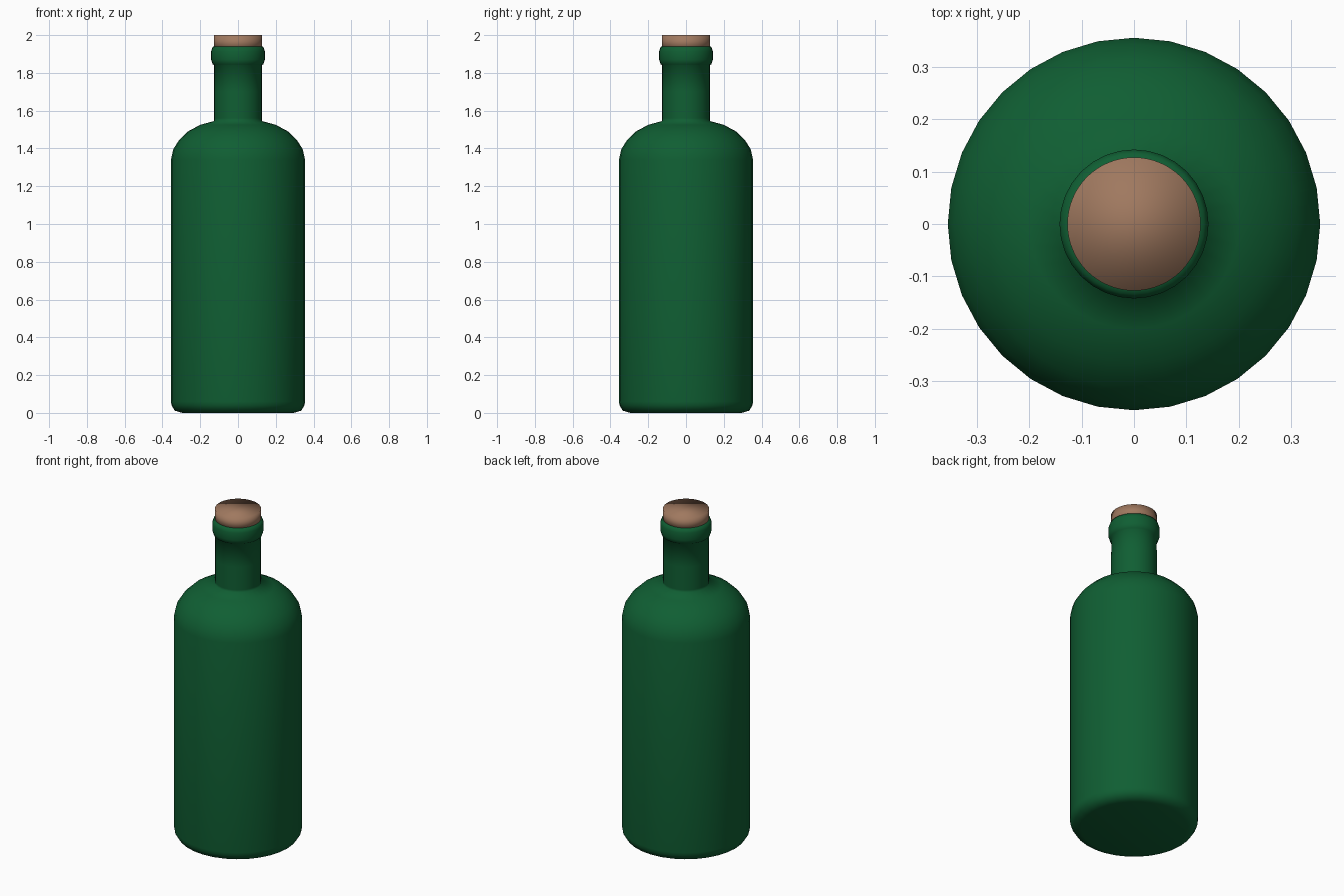
import bpy, bmesh
from math import cos, sin, pi

cube = bpy.data.objects.get("Cube")
if cube:
    bpy.data.objects.remove(cube, do_unlink=True)


def material(name, colour):
    mat = bpy.data.materials.new(name)
    mat.use_nodes = True
    mat.diffuse_color = (*colour, 1)
    mat.node_tree.nodes["Principled BSDF"].inputs["Base Color"].default_value = (*colour, 1)
    return mat


def lathe(name, profile, mat, sides=32):
    """Revolve (radius, height) points round z, close both ends, shade smooth."""
    bm = bmesh.new()
    rings = [[bm.verts.new((r * cos(2 * pi * i / sides), r * sin(2 * pi * i / sides), z))
              for i in range(sides)] for r, z in profile]
    for low, high in zip(rings, rings[1:]):
        for i in range(sides):
            j = (i + 1) % sides
            bm.faces.new((low[i], low[j], high[j], high[i]))
    bm.faces.new(rings[0][::-1])
    bm.faces.new(rings[-1])
    for face in bm.faces:
        face.smooth = True
    mesh = bpy.data.meshes.new(name)
    bm.to_mesh(mesh)
    bm.free()
    mesh.materials.append(mat)
    obj = bpy.data.objects.new(name, mesh)
    bpy.context.collection.objects.link(obj)
    return obj


green = material("green glass", (0.005, 0.113, 0.033))
tan = material("cork tan", (0.35, 0.19, 0.115))

# Rounded base, straight wall and domed shoulder running into the neck and lip
base = [(0.295, 0), (0.335, 0.012), (0.352, 0.04), (0.355, 0.06)]
shoulder = [(0.355, 1.34), (0.343, 1.395), (0.312, 1.445),
            (0.265, 1.49), (0.2, 1.525), (0.127, 1.545)]
neck = [(0.127, 1.56), (0.127, 1.7), (0.126, 1.84)]
lip = [(0.134, 1.845), (0.142, 1.87), (0.142, 1.915), (0.134, 1.938), (0.12, 1.94)]
lathe("bottle", base + shoulder + neck + lip, green)

# Stopper, seated in the lip
lathe("cork_stopper", [(0.127, 1.92), (0.127, 2.0)], tan, sides=64)
